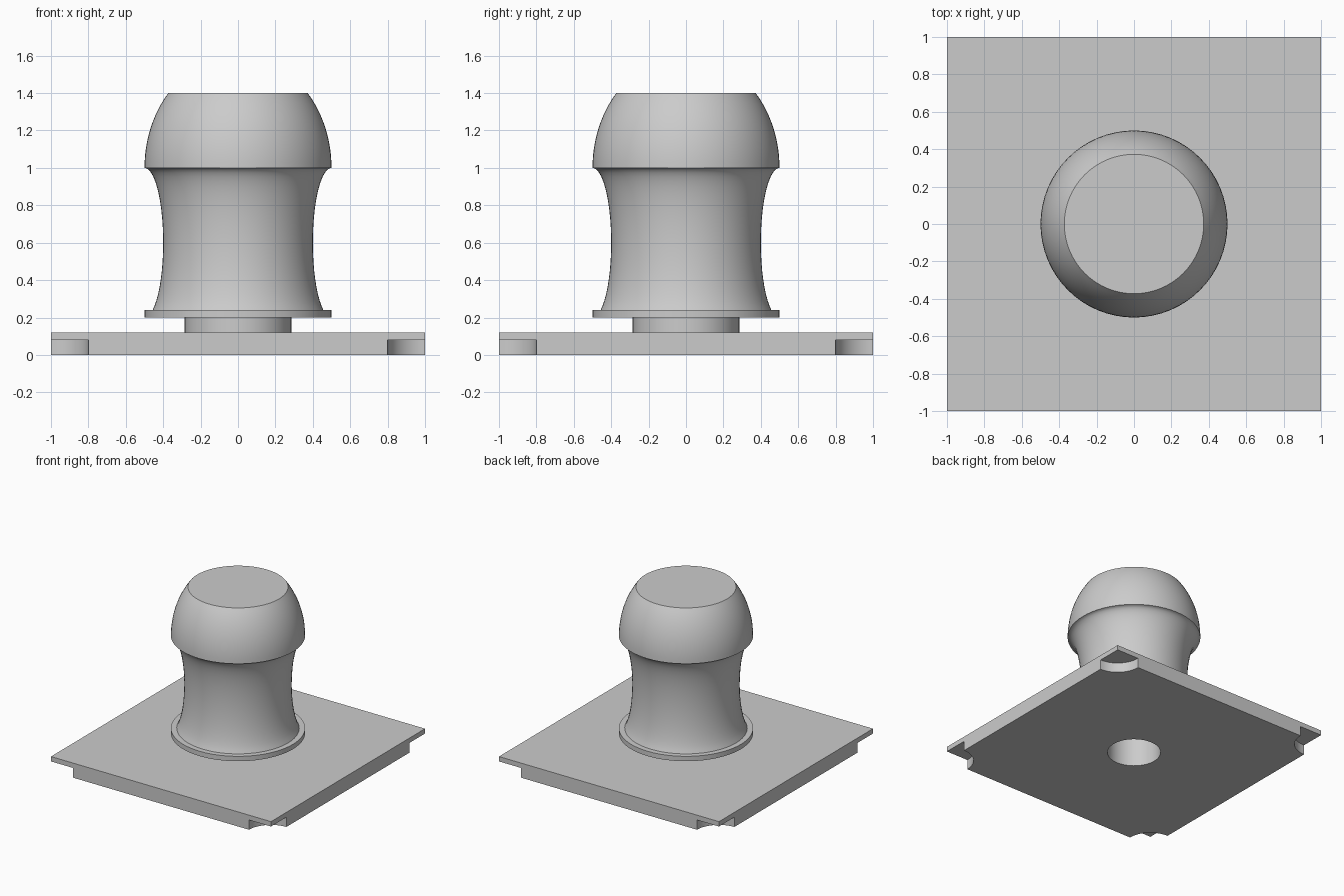
import bpy, bmesh
from math import sin, cos, pi, sqrt, radians, asin

cube = bpy.data.objects.get("Cube")
if cube:
    bpy.data.objects.remove(cube, do_unlink=True)

grey = bpy.data.materials.new("light_grey")
grey.use_nodes = True
colour = (0.6, 0.6, 0.6, 1)
grey.diffuse_color = colour
grey.node_tree.nodes["Principled BSDF"].inputs["Base Color"].default_value = colour

SIDES = 64
PLATE_TOP = 0.12
HOLE_R = 0.2


def lathe(name, profile):
    """Revolve a list of (radius, height) points about z."""
    bm = bmesh.new()
    verts = [bm.verts.new((r, 0, z)) for r, z in profile]
    edges = [bm.edges.new(pair) for pair in zip(verts, verts[1:])]
    bmesh.ops.spin(bm, geom=verts + edges, cent=(0, 0, 0), axis=(0, 0, 1),
                   angle=2 * pi, steps=SIDES)
    bmesh.ops.remove_doubles(bm, verts=bm.verts, dist=0.0001)
    bmesh.ops.recalc_face_normals(bm, faces=bm.faces)
    mesh = bpy.data.meshes.new(name)
    bm.to_mesh(mesh)
    bm.free()
    obj = bpy.data.objects.new(name, mesh)
    bpy.context.collection.objects.link(obj)
    return obj


def finish(obj):
    obj.data.materials.clear()
    obj.data.materials.append(grey)
    bpy.ops.object.select_all(action='DESELECT')
    obj.select_set(True)
    bpy.context.view_layer.objects.active = obj
    bpy.ops.object.shade_smooth_by_angle(angle=radians(30))


def cut_cylinder(target, x, y, radius, top):
    """Cut a round pocket up from below the target."""
    bottom = -0.1
    bpy.ops.mesh.primitive_cylinder_add(vertices=SIDES, radius=radius,
                                        depth=top - bottom,
                                        location=(x, y, (top + bottom) / 2))
    cutter = bpy.context.object
    cutter.hide_render = True
    mod = target.modifiers.new("pocket", 'BOOLEAN')
    mod.operation = 'DIFFERENCE'
    mod.solver = 'EXACT'
    mod.object = cutter
    bpy.context.view_layer.objects.active = target
    bpy.ops.object.modifier_apply(modifier=mod.name)
    bpy.data.objects.remove(cutter, do_unlink=True)


# Square base plate with corner notches and a centre hole
bpy.ops.mesh.primitive_cube_add(size=2, location=(0, 0, PLATE_TOP / 2))
plate = bpy.context.object
plate.name = "base_plate"
plate.scale.z = PLATE_TOP / 2
bpy.ops.object.transform_apply(location=True, scale=True)
for x in (-1, 1):
    for y in (-1, 1):
        cut_cylinder(plate, x, y, 0.2, 0.08)
cut_cylinder(plate, 0, 0, HOLE_R, 0.3)
finish(plate)

# Knob: bored stem, flange, waisted neck and flat-topped dome
hole_top = 0.8
profile = [(0, hole_top), (HOLE_R, hole_top), (HOLE_R, PLATE_TOP),
           (0.285, PLATE_TOP), (0.285, 0.2), (0.5, 0.2), (0.5, 0.24)]

# Waist is a tall half ellipse, clipped by the flange
start = -asin(0.9)
for i in range(23):
    a = start + (pi / 2 - start) * i / 22
    profile.append((0.5 - 0.1 * cos(a), 0.6 + 0.4 * sin(a)))

# Dome is a stretched sphere cut flat
end = asin(2 / 3)
for i in range(1, 13):
    a = end * i / 12
    profile.append((0.5 * cos(a), 1 + 0.6 * sin(a)))
profile.append((0, 1.4))
finish(lathe("knob", profile))
